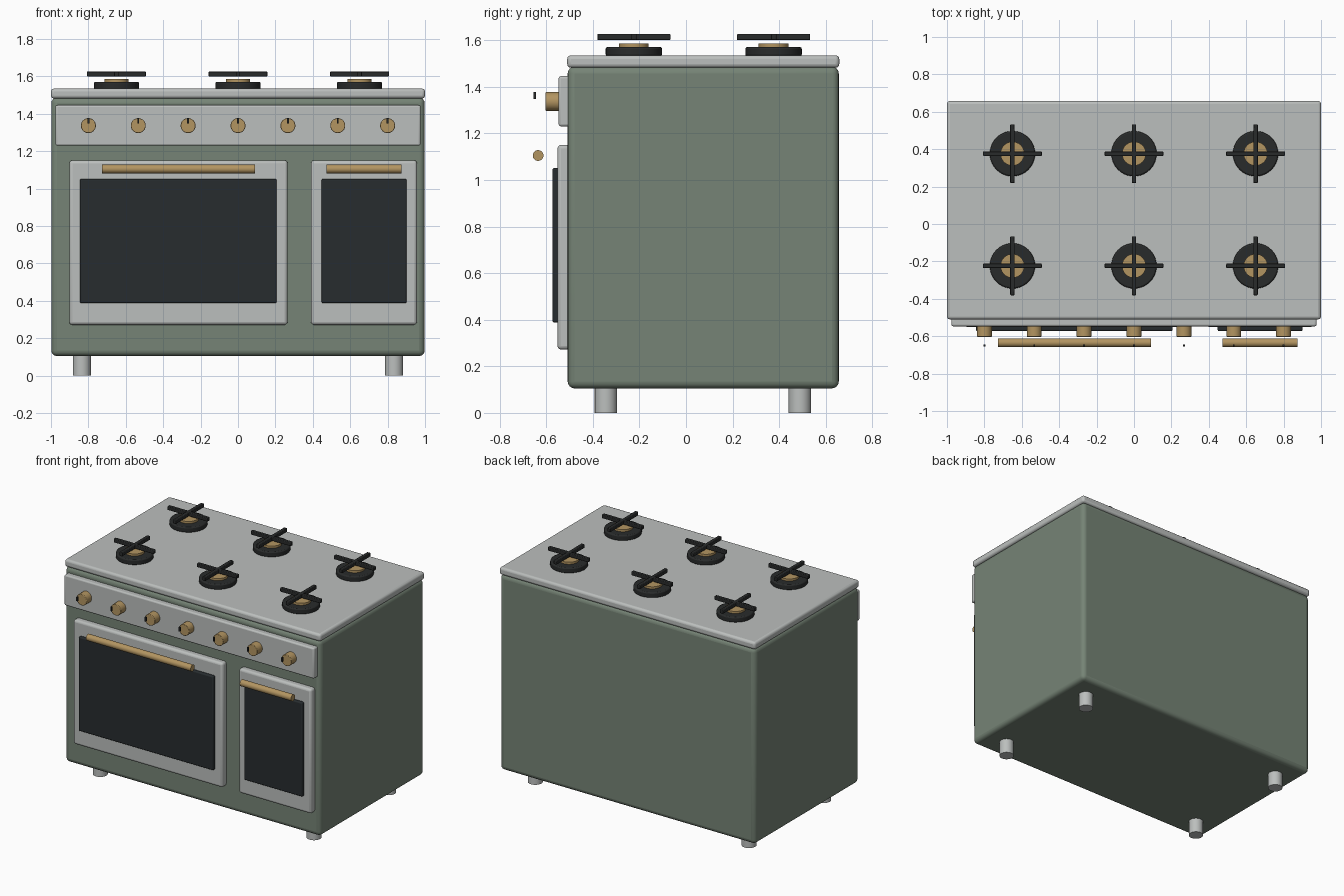
import bpy
from math import radians

if "Cube" in bpy.data.objects:
    bpy.data.objects.remove(bpy.data.objects["Cube"])

def mat(name, r, g, b):
    m = bpy.data.materials.new(name)
    m.diffuse_color = (r, g, b, 1)
    m.use_nodes = True
    m.node_tree.nodes["Principled BSDF"].inputs["Base Color"].default_value = m.diffuse_color
    return m

GREEN = mat("sage_enamel", 0.18, 0.23, 0.18)
STEEL = mat("steel", 0.5, 0.52, 0.51)
BRASS = mat("brass", 0.45, 0.30, 0.12)
IRON = mat("cast_iron", 0.022, 0.024, 0.024)
GLASS = mat("dark_glass", 0.02, 0.025, 0.028)

def finish(name, material, bevel, segments=3):
    o = bpy.context.object
    o.name = name
    o.data.materials.append(material)
    if bevel:
        b = o.modifiers.new("bevel", 'BEVEL')
        b.width, b.segments = bevel, segments
        b.limit_method = 'ANGLE'
        b.angle_limit = radians(40)
    bpy.ops.object.shade_smooth_by_angle(angle=radians(35))
    return o

def box(name, x, y, z, material, bevel=0.0, segments=3):
    """Box from (min, max) ranges on each axis."""
    bpy.ops.mesh.primitive_cube_add(size=1, location=[(a + b) / 2 for a, b in (x, y, z)])
    bpy.context.object.scale = [b - a for a, b in (x, y, z)]
    bpy.ops.object.transform_apply(location=False, rotation=False, scale=True)
    return finish(name, material, bevel, segments)

def cyl(name, loc, r, depth, material, rot=(0, 0, 0), bevel=0.0):
    bpy.ops.mesh.primitive_cylinder_add(vertices=40, radius=r, depth=depth,
                                        location=loc, rotation=rot)
    return finish(name, material, bevel, 2)

FACE_Y = (radians(90), 0, 0)
ALONG_X = (0, radians(90), 0)

# Cabinet, hob top and control panel
box("body", (-0.998, 0.998), (-0.508, 0.656), (0.105, 1.487), GREEN, 0.03, 4)
box("hob_top", (-1, 1), (-0.51, 0.658), (1.482, 1.535), STEEL, 0.016)
box("control_panel", (-0.976, 0.976), (-0.547, -0.495), (1.23, 1.446), STEEL, 0.01)

# Feet
for x in (-0.835, 0.835):
    for y in (-0.344, 0.489):
        cyl("foot", (x, y, 0.06), 0.048, 0.12, STEEL)

# Doors with windows and bar handles
for side, door, window, handle in (
        ("left", (-0.902, 0.265), (-0.846, 0.207), (-0.727, 0.09)),
        ("right", (0.39, 0.957), (0.447, 0.902), (0.474, 0.874))):
    box(side + "_door", door, (-0.552, -0.495), (0.272, 1.151), STEEL, 0.016)
    box(side + "_window", window, (-0.573, -0.54), (0.388, 1.052), GLASS, 0.008)
    cyl(side + "_handle", (sum(handle) / 2, -0.635, 1.105), 0.023,
        handle[1] - handle[0], BRASS, ALONG_X)

# Knobs and pointers
for i in range(7):
    x = -0.8 + i * 1.6 / 6
    cyl("knob", (x, -0.573, 1.337), 0.04, 0.06, BRASS, FACE_Y, 0.003)
    box("knob_pointer", (x - 0.005, x + 0.005), (-0.655, -0.644), (1.347, 1.377), IRON)

# Burners and crossed grates
for x in (-0.65, 0, 0.65):
    for y in (-0.224, 0.376):
        cyl("burner_base", (x, y, 1.551), 0.121, 0.04, IRON, bevel=0.008)
        cyl("burner_cap", (x, y, 1.571), 0.064, 0.03, BRASS)
        for dx, dy in ((0.157, 0.012), (0.012, 0.157)):
            box("grate_bar", (x - dx, x + dx), (y - dy, y + dy), (1.6, 1.627), IRON, 0.004, 2)
